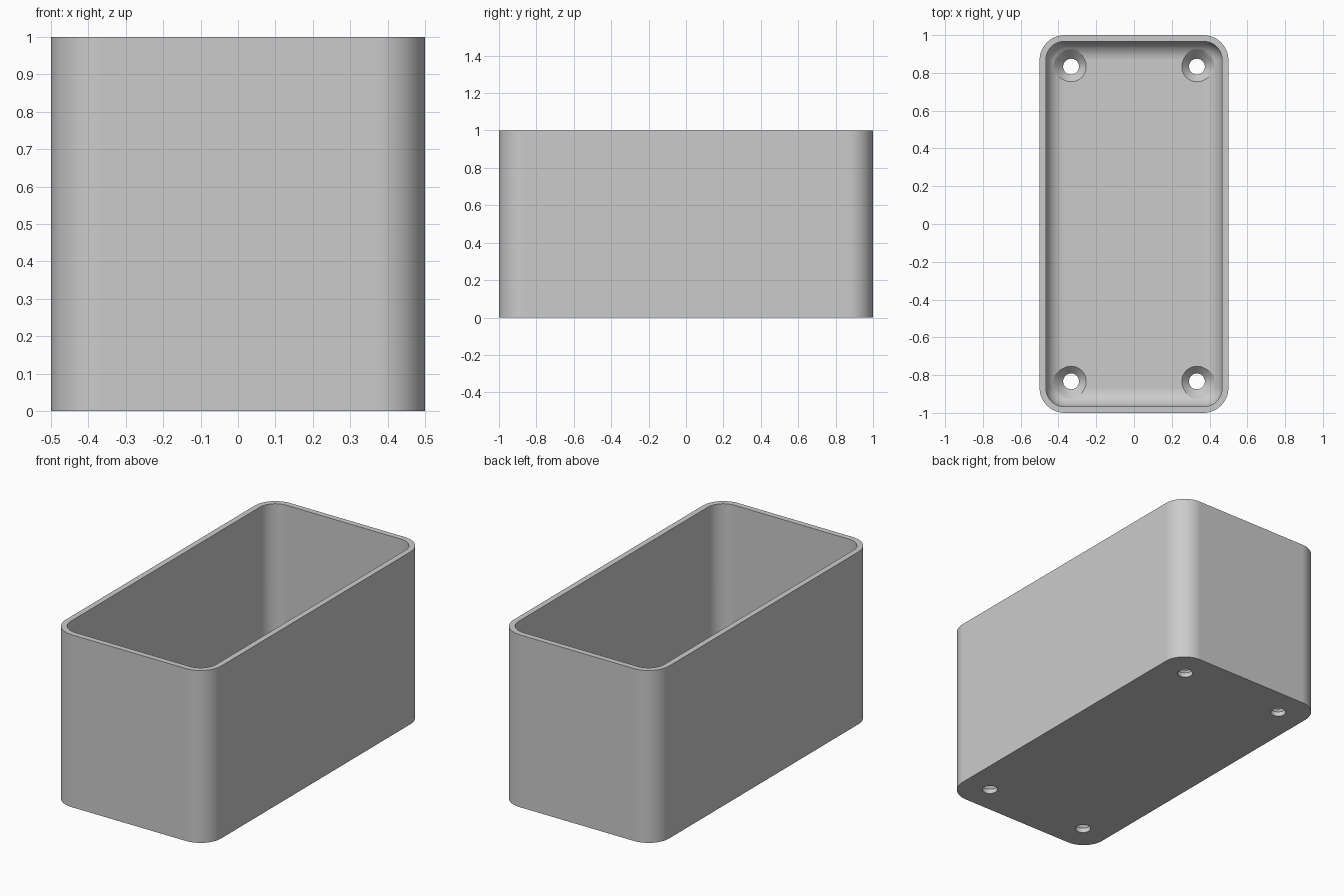
import bpy, bmesh
from math import sin, cos, pi

if "Cube" in bpy.data.objects:
    bpy.data.objects.remove(bpy.data.objects["Cube"])

HALF_X, HALF_Y, HEIGHT = 0.5, 1.0, 1.0
WALL, FLOOR = 0.033, 0.067
OUTER_R, INNER_R = 0.133, 0.1
STEPS = 12

grey = bpy.data.materials.new("plain grey")
grey.use_nodes = True
colour = (0.6, 0.6, 0.6, 1)
grey.diffuse_color = colour
grey.node_tree.nodes["Principled BSDF"].inputs["Base Color"].default_value = colour


def rounded_ring(bm, hx, hy, r, z, cx=0, cy=0):
    """Rounded rectangle of vertices; a circle when hx = hy = r."""
    verts = []
    for k, (sx, sy) in enumerate([(1, 1), (-1, 1), (-1, -1), (1, -1)]):
        for i in range(STEPS + 1):
            a = (k + i / STEPS) * pi / 2
            verts.append(bm.verts.new((cx + sx * (hx - r) + r * cos(a),
                                       cy + sy * (hy - r) + r * sin(a), z)))
    return verts


def skin(bm, rings):
    """Closed solid through the rings, capped at both ends."""
    for a, b in zip(rings, rings[1:]):
        for i in range(len(a)):
            j = (i + 1) % len(a)
            bm.faces.new((a[i], a[j], b[j], b[i]))
    bm.faces.new(rings[0][::-1])
    bm.faces.new(rings[-1])


def finish(bm, name):
    bmesh.ops.remove_doubles(bm, verts=bm.verts, dist=1e-5)
    bmesh.ops.recalc_face_normals(bm, faces=bm.faces)
    mesh = bpy.data.meshes.new(name)
    bm.to_mesh(mesh)
    bm.free()
    mesh.materials.append(grey)
    obj = bpy.data.objects.new(name, mesh)
    bpy.context.collection.objects.link(obj)
    return obj


# Box shell: outside wall, rim, inside wall, rounded edge around the floor
bm = bmesh.new()
ix, iy = HALF_X - WALL, HALF_Y - WALL
rings = [rounded_ring(bm, HALF_X, HALF_Y, OUTER_R, 0),
         rounded_ring(bm, HALF_X, HALF_Y, OUTER_R, HEIGHT),
         rounded_ring(bm, ix, iy, INNER_R, HEIGHT)]
for i in range(STEPS + 1):
    a = i / STEPS * pi / 2
    inset = INNER_R * (1 - cos(a))
    rings.append(rounded_ring(bm, ix - inset, iy - inset, INNER_R - inset,
                              FLOOR + INNER_R * (1 - sin(a))))
skin(bm, rings)
box = finish(bm, "open_box")

# Countersunk screw holes, one near each corner of the floor
bm = bmesh.new()
for sx in (-1, 1):
    for sy in (-1, 1):
        skin(bm, [rounded_ring(bm, r, r, r, z, sx * 0.333, sy * 0.833)
                  for r, z in ((0.042, -0.05), (0.042, 0.027),
                               (0.08, FLOOR), (0.093, FLOOR + 0.014),
                               (0.093, FLOOR + 0.1))])
cutter = finish(bm, "hole_cutter")
cutter.hide_render = True

cut = box.modifiers.new("screw holes", 'BOOLEAN')
cut.operation = 'DIFFERENCE'
cut.solver = 'EXACT'
cut.object = cutter

bpy.ops.object.select_all(action='DESELECT')
box.select_set(True)
bpy.context.view_layer.objects.active = box
bpy.ops.object.modifier_apply(modifier=cut.name)
bpy.data.objects.remove(cutter)

# Soft corners, crisp rim and hole edges, flat walls
bpy.ops.object.shade_smooth_by_angle(angle=pi / 7)
weighted = box.modifiers.new("flat walls", 'WEIGHTED_NORMAL')
weighted.keep_sharp = True
